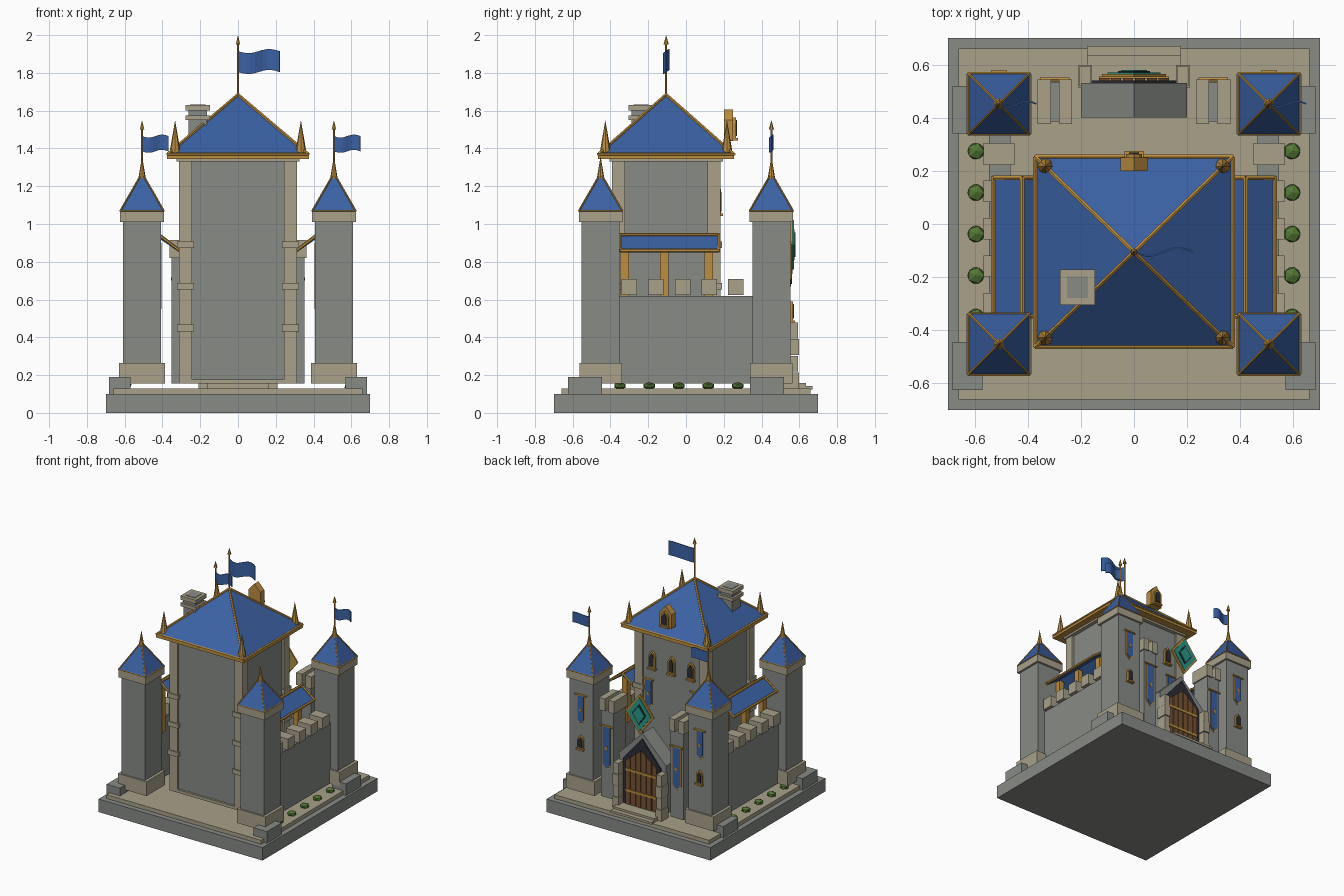
import bpy, bmesh, math
from mathutils import Vector

cube = bpy.data.objects.get("Cube")
if cube:
    bpy.data.objects.remove(cube, do_unlink=True)


def material(name, *rgb):
    lin = [((c / 255 + 0.055) / 1.055) ** 2.4 for c in rgb] + [1]
    m = bpy.data.materials.new(name)
    m.use_nodes = True
    m.diffuse_color = lin
    m.node_tree.nodes["Principled BSDF"].inputs["Base Color"].default_value = lin
    return m


STONE = material("grey stone", 136, 139, 134)
TRIM = material("tan stone", 168, 161, 138)
BLUE = material("blue roof", 58, 97, 164)
GOLD = material("gold", 188, 142, 62)
GREEN = material("leaf green", 84, 120, 54)
WOOD = material("brown wood", 118, 82, 50)
DARK = material("dark slate", 42, 46, 54)
TEAL = material("teal", 40, 152, 136)


def finish(name, bm, mat):
    bmesh.ops.recalc_face_normals(bm, faces=bm.faces)
    mesh = bpy.data.meshes.new(name)
    bm.to_mesh(mesh)
    bm.free()
    mesh.materials.append(mat)
    obj = bpy.data.objects.new(name, mesh)
    bpy.context.collection.objects.link(obj)
    return obj


def prism(name, profile, y0, y1, mat):
    """Extrude an (x, z) outline along y."""
    bm = bmesh.new()
    face = bm.faces.new([bm.verts.new((x, y0, z)) for x, z in profile])
    new = bmesh.ops.extrude_face_region(bm, geom=[face])["geom"]
    bmesh.ops.translate(bm, vec=(0, y1 - y0, 0),
                        verts=[v for v in new if isinstance(v, bmesh.types.BMVert)])
    return finish(name, bm, mat)


def box(name, x, y, z0, z1, hx, hy, mat):
    return prism(name, [(x - hx, z0), (x + hx, z0), (x + hx, z1), (x - hx, z1)],
                 y - hy, y + hy, mat)


def bar(name, p, q, r, mat, r2=None, sides=6):
    """Cylinder or cone between two points."""
    p, q = Vector(p), Vector(q)
    d = q - p
    bm = bmesh.new()
    bmesh.ops.create_cone(bm, cap_ends=True, segments=sides, radius1=r,
                          radius2=r if r2 is None else r2, depth=d.length)
    bmesh.ops.transform(bm, verts=bm.verts,
                        matrix=d.to_track_quat("Z", "Y").to_matrix().to_4x4())
    bmesh.ops.translate(bm, verts=bm.verts, vec=(p + q) / 2)
    return finish(name, bm, mat)


def hip_roof(name, x, y, z0, z1, hx, hy, r):
    bm = bmesh.new()
    top = Vector((x, y, z1))
    corners = [Vector((x + a * hx, y + b * hy, z0))
               for a, b in ((-1, -1), (1, -1), (1, 1), (-1, 1))]
    vs = [bm.verts.new(c) for c in corners]
    apex = bm.verts.new(top)
    bm.faces.new(vs)
    for i in range(4):
        bm.faces.new((vs[i], vs[(i + 1) % 4], apex))
        bar(name + "_hip", corners[i], top, r, GOLD)
        bar(name + "_eave", corners[i], corners[(i + 1) % 4], r, GOLD)
    finish(name, bm, BLUE)


def flag(name, x, y, base, top, length, drop):
    """Pole with spear tip and a waving flag."""
    bar(name + "_pole", (x, y, base), (x, y, top - 0.04), 0.005, GOLD)
    bar(name + "_tip", (x, y, top - 0.05), (x, y, top), 0.014, GOLD, 0)
    bm = bmesh.new()
    n, rows = 10, []
    zt = top - 0.085
    for i in range(n + 1):
        t = i / n
        wave = math.sin(t * math.tau)
        rows.append([bm.verts.new((x + t * length, y - 0.07 * length * wave,
                                   zt - k * drop - 0.1 * drop * wave)) for k in (0, 1)])
    for a, b in zip(rows, rows[1:]):
        bm.faces.new((a[0], a[1], b[1], b[0]))
    obj = finish(name + "_cloth", bm, BLUE)
    mod = obj.modifiers.new("thickness", "SOLIDIFY")
    mod.thickness, mod.offset = 0.006, 0


def arch(x, z, w, h):
    """Pointed arch outline centred on z."""
    return [(x - w, z - h), (x + w, z - h), (x + w, z + h * 0.4),
            (x + w * 0.6, z + h * 0.78), (x, z + h), (x - w * 0.6, z + h * 0.78),
            (x - w, z + h * 0.4)]


def window(name, x, y, z, w=0.028, h=0.065):
    prism(name + "_frame", arch(x, z, w, h), y - 0.01, y + 0.014, GOLD)
    prism(name + "_glass", arch(x, z - 0.002, w * 0.65, h * 0.78), y, y + 0.019, DARK)
    box(name + "_sill", x, y + 0.01, z - h - 0.012, z - h, w * 1.2, 0.015, GOLD)


def diamond(name, x, z, w, h, y0, y1, mat):
    prism(name, [(x - w, z), (x, z - h), (x + w, z), (x, z + h)], y0, y1, mat)


def banner(name, x, y, z0, z1, w):
    def cloth(s, lift):
        return [(x - s, z1), (x - s, z0 + lift + s), (x, z0 + lift),
                (x + s, z0 + lift + s), (x + s, z1)]
    prism(name + "_border", cloth(w, 0), y, y + 0.005, GOLD)
    prism(name + "_cloth", cloth(w * 0.78, 0.012), y, y + 0.009, BLUE)
    diamond(name + "_badge", x, (z0 + z1) / 2, w * 0.35, w * 0.5, y, y + 0.012, GOLD)
    bar(name + "_rod", (x - w * 1.4, y + 0.007, z1), (x + w * 1.4, y + 0.007, z1), 0.008, GOLD)


# ground slabs
box("base_slab", 0, 0, 0, 0.1, 0.7, 0.7, STONE)
box("courtyard", 0, 0, 0.1, 0.13, 0.66, 0.66, TRIM)

# keep
KY = -0.105
box("keep_body", 0, KY, 0.155, 1.335, 0.295, 0.272, STONE)
box("keep_plinth", 0, KY, 0.155, 0.178, 0.245, 0.287, TRIM)
box("keep_cornice", 0, KY, 1.33, 1.347, 0.325, 0.3, TRIM)
for sx in (-1, 1):
    for sy in (-1, 1):
        qx, qy = sx * 0.278, KY + sy * 0.253
        box("keep_quoin", qx, qy, 0.155, 1.33, 0.034, 0.034, TRIM)
        for z in (0.45, 0.67, 0.89):
            box("quoin_band", qx, qy, z - 0.018, z + 0.018, 0.045, 0.042, TRIM)
        bar("roof_spike", (sx * 0.333, KY + sy * 0.322, 1.375),
            (sx * 0.333, KY + sy * 0.322, 1.55), 0.03, GOLD, 0, 8)
box("keep_fascia", 0, KY, 1.345, 1.37, 0.375, 0.36, GOLD)
hip_roof("keep_roof", 0, KY, 1.37, 1.685, 0.372, 0.358, 0.009)
flag("keep_flag", 0, KY, 1.67, 2.0, 0.22, 0.11)
for x in (-0.165, 0, 0.165):
    window("keep_window", x, 0.17, 1.12)
for x in (-0.2, 0.2):
    banner("keep_banner", x, 0.168, 0.74, 0.96, 0.032)

# dormer
prism("dormer", [(-0.05, 1.44), (0.05, 1.44), (0.05, 1.55), (0, 1.605), (-0.05, 1.55)],
      0.2, 0.25, GOLD)
window("dormer_window", 0, 0.25, 1.51, 0.03, 0.055)

# chimney
CX, CY = -0.213, -0.238
box("chimney_shaft", CX, CY, 1.37, 1.61, 0.05, 0.05, STONE)
box("chimney_band", CX, CY, 1.55, 1.575, 0.066, 0.066, TRIM)
box("chimney_cap", CX, CY, 1.6, 1.63, 0.066, 0.066, TRIM)
box("chimney_flue", CX, CY, 1.62, 1.633, 0.04, 0.04, STONE)

for sx in (-1, 1):
    # corner towers
    for sy in (-1, 1):
        tx, ty = sx * 0.508, sy * 0.452
        box("tower_body", tx, ty, 0.155, 1.03, 0.1, 0.1, STONE)
        box("tower_foot", tx, ty, 0.155, 0.265, 0.122, 0.113, TRIM)
        box("tower_cap", tx, ty, 1.01, 1.065, 0.117, 0.115, TRIM)
        hip_roof("tower_roof", tx, ty, 1.07, 1.27, 0.115, 0.115, 0.005)
        bar("tower_finial", (tx, ty, 1.24), (tx, ty, 1.36), 0.02, GOLD, 0, 8)
        box("corner_block", sx * 0.627, -0.535 if sy < 0 else 0.43, 0.1, 0.19,
            0.057, 0.09, STONE)
    flag("tower_flag", sx * 0.508, 0.452, 1.24, 1.55, 0.14, 0.08)
    banner("tower_banner", sx * 0.508, 0.552, 0.67, 0.9, 0.034)
    window("tower_window", sx * 0.508, 0.552, 0.54, 0.025, 0.05)

    # curtain wall, merlons and shrubs
    box("side_wall", sx * 0.505, 0, 0.155, 0.62, 0.04, 0.36, STONE)
    for i in range(5):
        box("merlon", sx * 0.508, -0.3 + i * 0.141, 0.625, 0.71, 0.058, 0.041, TRIM)
        bm = bmesh.new()
        bmesh.ops.create_icosphere(bm, subdivisions=1, radius=0.035)
        bmesh.ops.scale(bm, vec=(1, 1, 0.6), verts=bm.verts)
        bmesh.ops.translate(bm, vec=(sx * 0.595, -0.35 + i * 0.156, 0.143), verts=bm.verts)
        finish("shrub", bm, GREEN)

    # covered walkway
    xi, xr, xo = sx * 0.31, sx * 0.42, sx * 0.53
    prism("walkway_roof", [(xi, 0.86), (xr, 0.94), (xo, 0.86), (xo, 0.85), (xr, 0.925),
                           (xi, 0.85)], -0.35, 0.172, BLUE)
    for x, z in ((xi, 0.86), (xr, 0.943), (xo, 0.86)):
        bar("walkway_edge", (x, -0.35, z), (x, 0.178, z), 0.01, GOLD)
    for y in (-0.348, 0.174):
        for x in (xi, xo):
            bar("walkway_rake", (x, y, 0.86), (xr, y, 0.943), 0.009, GOLD)
    for y in (-0.325, -0.115, 0.12):
        box("walkway_post", sx * 0.425, y, 0.55, 0.9, 0.02, 0.022, GOLD)

    # gate piers
    px = sx * 0.298
    box("gate_pier", px, 0.46, 0.155, 0.83, 0.055, 0.075, STONE)
    for dx in (-0.04, 0.04):
        box("pier_merlon", px + dx, 0.46, 0.82, 0.915, 0.025, 0.083, TRIM)
    banner("pier_banner", px, 0.537, 0.37, 0.71, 0.04)
    for i in range(4):
        box("gate_jamb", sx * 0.184, 0.556, 0.13 + i * 0.088, 0.214 + i * 0.088,
            0.026 - 0.004 * (i % 2), 0.042 - 0.005 * (i % 2), TRIM)


# gatehouse
def gable(w, eave, apex, z0=0.155):
    return [(-w, z0), (w, z0), (w, eave), (0, apex), (-w, eave)]


prism("gatehouse", gable(0.2, 0.53, 0.73), 0.4, 0.53, STONE)
prism("gate_surround", gable(0.16, 0.5, 0.69), 0.525, 0.54, DARK)
for i in range(6):
    x0 = -0.135 + i * 0.045
    tops = [0.6 - 0.8 * abs(x) for x in (x0 + 0.003, x0 + 0.042)]
    prism("door_plank", [(x0 + 0.003, 0.16), (x0 + 0.042, 0.16), (x0 + 0.042, tops[1]),
                         (x0 + 0.003, tops[0])], 0.53, 0.55, WOOD)
for z in (0.27, 0.43):
    box("door_strap", 0, 0.552, z - 0.009, z + 0.009, 0.132, 0.004, GOLD)
box("upper_step", 0, 0.585, 0.13, 0.158, 0.177, 0.05, TRIM)
box("lower_step", 0, 0.6, 0.125, 0.142, 0.177, 0.07, TRIM)

# crest over the gate
for w, h, y1, mat in ((0.12, 0.155, 0.565, GOLD), (0.1, 0.13, 0.571, TEAL),
                      (0.06, 0.08, 0.575, DARK), (0.048, 0.064, 0.579, TEAL)):
    diamond("crest", 0, 0.89, w, h, 0.553, y1, mat)
